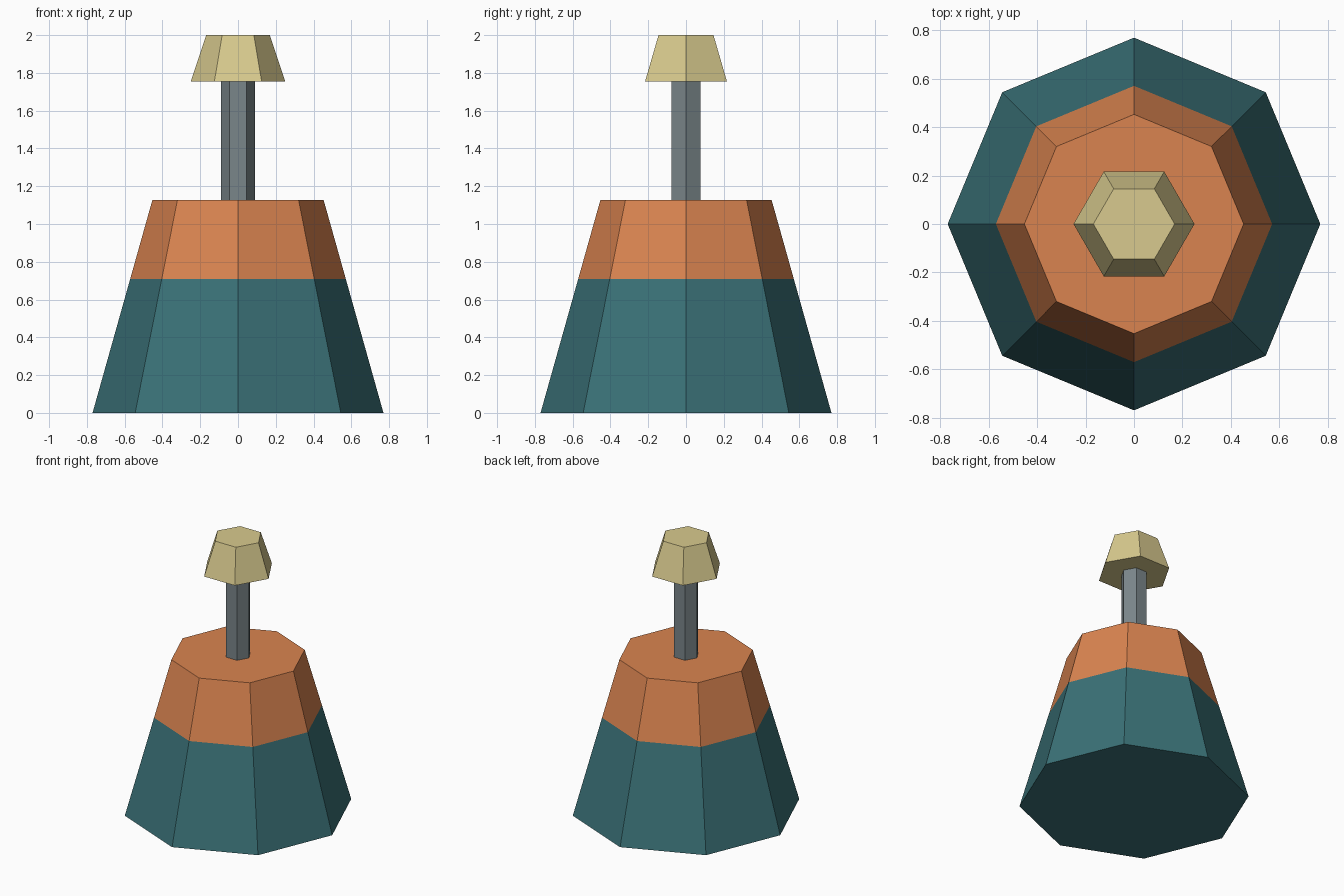
import bpy
import bmesh
from math import cos, sin, tau

cube = bpy.data.objects.get("Cube")
if cube:
    bpy.data.objects.remove(cube, do_unlink=True)


def make_material(name, rgb):
    """Flat material from display colour values, stored as linear."""
    linear = [((c / 255 + 0.055) / 1.055) ** 2.4 for c in rgb]
    mat = bpy.data.materials.new(name)
    mat.use_nodes = True
    mat.diffuse_color = (*linear, 1)
    mat.node_tree.nodes["Principled BSDF"].inputs["Base Color"].default_value = (*linear, 1)
    return mat


def make_prism(name, sides, rings, materials):
    """Stack of (radius, height) rings with a corner on +x, one material per band."""
    bm = bmesh.new()
    loops = [[bm.verts.new((r * cos(tau * i / sides), r * sin(tau * i / sides), z))
              for i in range(sides)] for r, z in rings]
    for band, (low, high) in enumerate(zip(loops, loops[1:])):
        for i in range(sides):
            j = (i + 1) % sides
            bm.faces.new((low[i], low[j], high[j], high[i])).material_index = band
    bm.faces.new(loops[0][::-1])
    bm.faces.new(loops[-1]).material_index = len(materials) - 1
    mesh = bpy.data.meshes.new(name)
    bm.to_mesh(mesh)
    bm.free()
    for mat in materials:
        mesh.materials.append(mat)
    obj = bpy.data.objects.new(name, mesh)
    bpy.context.collection.objects.link(obj)
    return obj


teal = make_material("teal", (58, 113, 119))
orange = make_material("orange", (218, 132, 80))
grey = make_material("grey", (122, 134, 138))
cream = make_material("cream", (216, 202, 142))

# Tapered eight-sided body, teal below and orange above
make_prism("body", 8, [(0.77, 0), (0.571, 0.708), (0.453, 1.128)], [teal, orange])

# Six-sided post and flared cap
make_prism("post", 6, [(0.09, 1.128), (0.09, 1.755)], [grey])
make_prism("cap", 6, [(0.25, 1.755), (0.168, 2)], [cream])
